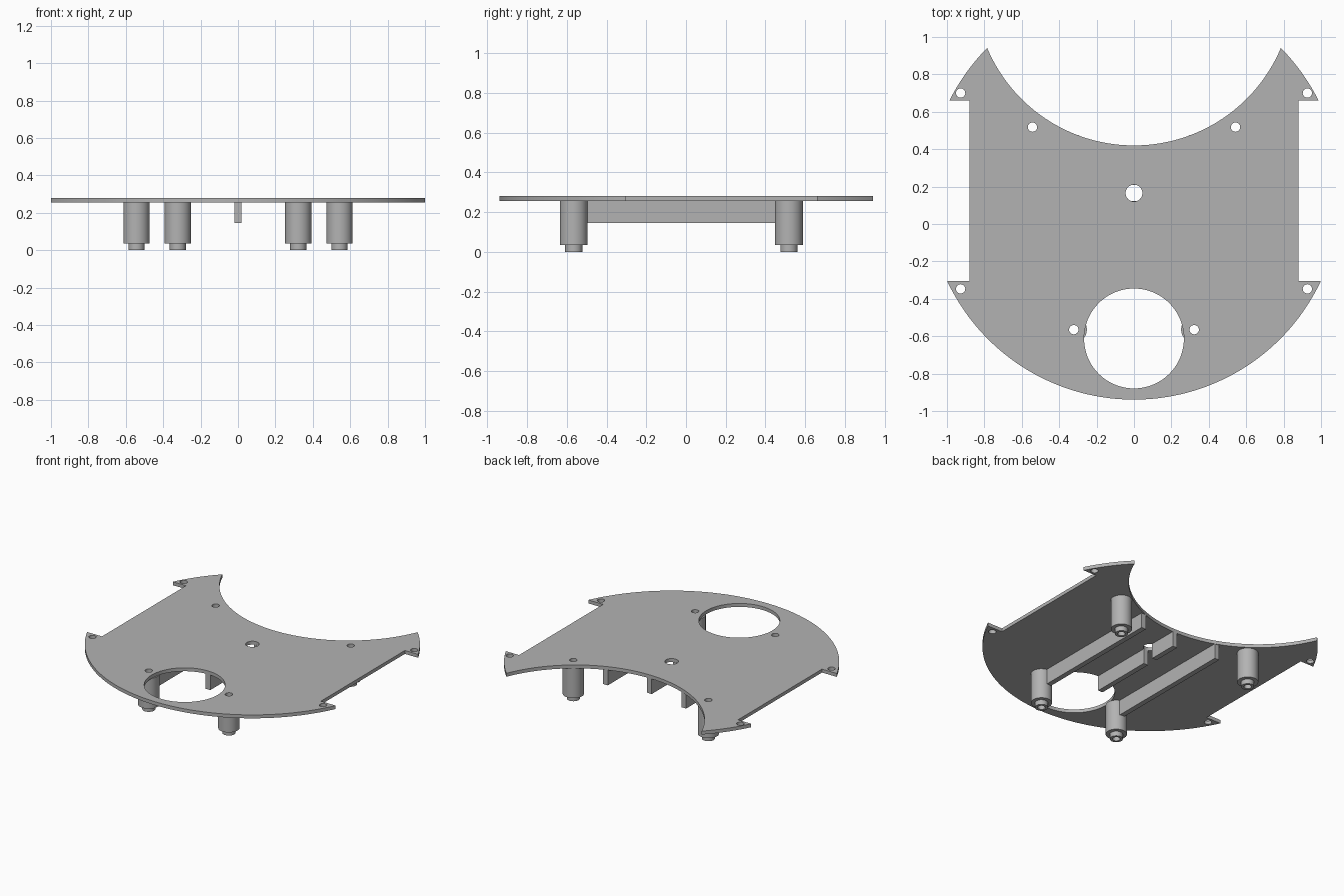
import bpy, bmesh
from math import sin, cos, pi, asin, acos, sqrt, radians

if "Cube" in bpy.data.objects:
    bpy.data.objects.remove(bpy.data.objects["Cube"], do_unlink=True)

GREY = (0.45, 0.45, 0.45, 1.0)
grey = bpy.data.materials.new("plain grey")
grey.use_nodes = True
grey.diffuse_color = GREY
grey.node_tree.nodes["Principled BSDF"].inputs["Base Color"].default_value = GREY


def arc(x, y, r, start, end, n):
    """Points along a circular arc, both ends included."""
    angles = [start + (end - start) * i / n for i in range(n + 1)]
    return [(x + r * cos(a), y + r * sin(a)) for a in angles]


def circle(x, y, r, n=40):
    return arc(x, y, r, 0, 2 * pi, n)[:-1]


def extrude(name, loops, z0, z1):
    """Solid made from an outline plus hole loops."""
    curve = bpy.data.curves.new(name, "CURVE")
    curve.dimensions = "2D"
    curve.fill_mode = "BOTH"
    curve.extrude = (z1 - z0) / 2
    for loop in loops:
        spline = curve.splines.new("POLY")
        spline.points.add(len(loop) - 1)
        for point, (x, y) in zip(spline.points, loop):
            point.co = (x, y, 0, 1)
        spline.use_cyclic_u = True
    temp = bpy.data.objects.new(name + "_curve", curve)
    bpy.context.collection.objects.link(temp)
    graph = bpy.context.evaluated_depsgraph_get()
    mesh = bpy.data.meshes.new_from_object(temp.evaluated_get(graph))
    bpy.data.objects.remove(temp, do_unlink=True)
    bm = bmesh.new()
    bm.from_mesh(mesh)
    bmesh.ops.remove_doubles(bm, verts=bm.verts, dist=0.0001)
    bmesh.ops.recalc_face_normals(bm, faces=bm.faces)
    bmesh.ops.translate(bm, verts=bm.verts, vec=(0, 0, (z0 + z1) / 2))
    bm.to_mesh(mesh)
    bm.free()
    mesh.materials.clear()
    mesh.materials.append(grey)
    obj = bpy.data.objects.new(name, mesh)
    bpy.context.collection.objects.link(obj)
    bpy.ops.object.select_all(action="DESELECT")
    obj.select_set(True)
    bpy.context.view_layer.objects.active = obj
    bpy.ops.object.shade_smooth_by_angle(angle=radians(30))
    return obj


# Main dimensions
CY, R = 0.165, 1.104            # outer disc
BAY_Y, BAY_R = 1.272, 0.852     # round bay in the back edge
SLOT_X, SLOT_FRONT, SLOT_BACK = 0.88, -0.305, 0.66
UNDER, TOP = 0.255, 0.28
HOLE = 0.025
POSTS = [(0.322, -0.565), (0.543, 0.518)]
EARS = [(0.927, -0.347), (0.927, 0.7)]

# Plate outline: front arc, side slots, back ears, bay
front_a = asin((SLOT_FRONT - CY) / R)
ear_a = asin((SLOT_BACK - CY) / R)
gap = BAY_Y - CY
tip_y = CY + (gap ** 2 + R ** 2 - BAY_R ** 2) / (2 * gap)
tip_a = asin((tip_y - CY) / R)
bay_a = asin((tip_y - BAY_Y) / BAY_R)
outline = arc(0, CY, R, -pi - front_a, front_a, 96)
outline = arc(0, CY, R, pi - front_a, 2 * pi + front_a, 96)
outline += [(SLOT_X, SLOT_FRONT), (SLOT_X, SLOT_BACK)]
outline += arc(0, CY, R, ear_a, tip_a, 14)
outline += arc(0, BAY_Y, BAY_R, bay_a, -pi - bay_a, 80)[1:]
outline += arc(0, CY, R, pi - tip_a, pi - ear_a, 14)[1:]
outline += [(-SLOT_X, SLOT_BACK), (-SLOT_X, SLOT_FRONT)]

holes = [circle(0, -0.612, 0.267, 80), circle(0, CY, 0.045)]
for side in (-1, 1):
    holes += [circle(side * x, y, HOLE, 24) for x, y in POSTS + EARS]
extrude("base_plate", [outline] + holes, UNDER, TOP)

# Hollow standoffs with a narrower foot
for side, hand in ((-1, "right"), (1, "left")):
    for (x, y), end in zip(POSTS, ("front", "back")):
        bore = circle(side * x, y, HOLE, 24)
        extrude(f"{end}_{hand}_standoff", [circle(side * x, y, 0.07), bore], 0.035, UNDER)
        extrude(f"{end}_{hand}_standoff_foot", [circle(side * x, y, 0.043), bore], 0, 0.035)


# Stiffening ribs under the plate
def rib(name, x, y0, y1):
    w = 0.0185
    extrude(name, [[(x - w, y0), (x + w, y0), (x + w, y1), (x - w, y1)]], 0.145, UNDER)


rib("right_rib", -0.315, -0.52, 0.475)
rib("left_rib", 0.315, -0.52, 0.475)
rib("front_centre_rib", 0, -0.345, CY - 0.043)
rib("back_centre_rib", 0, CY + 0.043, 0.42)
